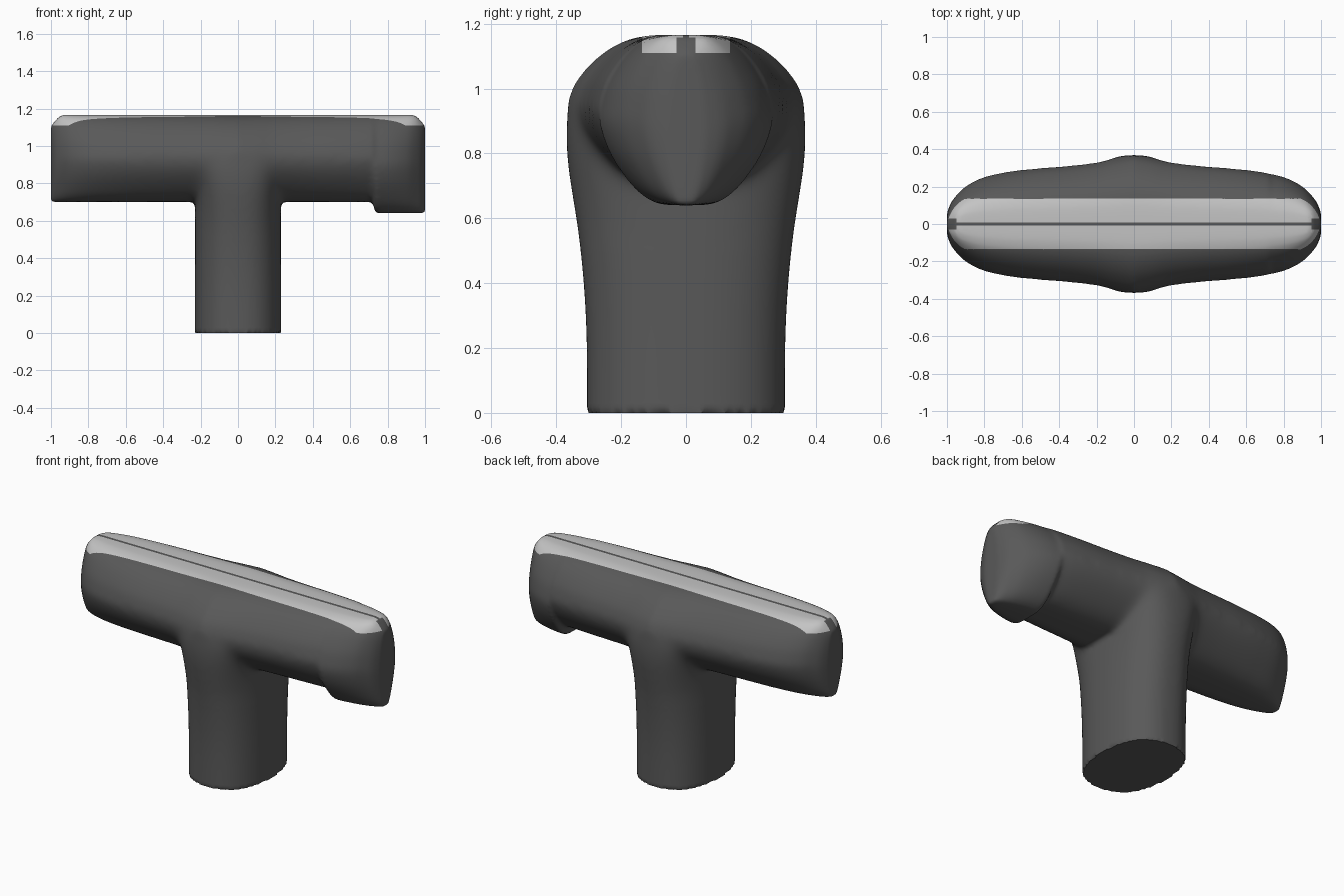
import bpy, bmesh, math
from mathutils import Vector

cube = bpy.data.objects.get("Cube")
if cube:
    bpy.data.objects.remove(cube, do_unlink=True)


def material(name, value):
    m = bpy.data.materials.new(name)
    m.use_nodes = True
    color = (value, value, value, 1)
    m.diffuse_color = color
    m.node_tree.nodes["Principled BSDF"].inputs["Base Color"].default_value = color
    return m


def spline(pts, steps=5):
    """Smooth curve through 2D points."""
    pts = [Vector(p) for p in pts]
    out = []
    for i in range(len(pts) - 1):
        a, b, c, d = pts[max(i - 1, 0)], pts[i], pts[i + 1], pts[min(i + 2, len(pts) - 1)]
        for k in range(steps):
            t = k / steps
            out.append(0.5 * (2 * b + (c - a) * t + (2 * a - 5 * b + 4 * c - d) * t * t
                              + (3 * b - a - 3 * c + d) * t ** 3))
    return out + [pts[-1]]


def lookup(curve, x):
    """Value of a curve sorted by its first coordinate."""
    for a, b in zip(curve, curve[1:]):
        if x <= b[0]:
            t = max(0, (x - a[0]) / max(b[0] - a[0], 1e-6))
            return a[1] + (b[1] - a[1]) * t
    return curve[-1][1]


def loft(bm, rings):
    """Closed skin over rings of equal length."""
    loops = [[bm.verts.new(p) for p in ring] for ring in rings]
    n = len(loops[0])
    for a, b in zip(loops, loops[1:]):
        for i in range(n):
            j = (i + 1) % n
            bm.faces.new((a[i], a[j], b[j], b[i]))
    bm.faces.new(loops[0][::-1])
    bm.faces.new(loops[-1])


bm = bmesh.new()

# Crossbar: shield-shaped section swept along x, swelling in the middle
section = spline([(0, 0), (.32, .01), (.55, .075), (.76, .2), (.92, .34), (1, .48),
                  (.97, .6), (.89, .72), (.72, .86), (.52, .955), (.3, .995), (0, 1)])
half_depth = spline([(0, .37), (.1, .352), (.2, .33), (.35, .312), (.5, .3), (.65, .282),
                     (.8, .25), (.9, .2), (.96, .14), (.985, .1), (1, .055)])
top_line = [(0, 1.166), (.93, 1.166), (.955, 1.158), (.985, 1.125), (1, 1.105)]
bottom_line = [(-1, .7), (.72, .7), (.735, .64), (1, .64)]
stations = [math.sin(math.pi * (i / 120 - .5)) for i in range(121)]
rings = []
for x in stations + [.72, .735]:
    d = lookup(half_depth, abs(x))
    top, bottom = lookup(top_line, abs(x)), lookup(bottom_line, x)
    side = [(x, w * d, bottom + (top - bottom) * t) for w, t in section]
    rings.append(side + [(x, -y, z) for x, y, z in side[-2:0:-1]])
loft(bm, sorted(rings, key=lambda r: r[0][0]))

# Stem: rounded oval, flaring into the crossbar
stem_depth = spline([(0, .305), (.2, .306), (.35, .312), (.5, .325), (.62, .343),
                     (.75, .363), (.84, .37), (.93, .363), (1.02, .32)])
for_z = [1.02 * i / 34 for i in range(35)]
rings = []
for z in for_z:
    ring = []
    for i in range(64):
        a = math.tau * i / 64
        c, s = math.cos(a), math.sin(a)
        flare = .1 * max(0, min(1, (z - .55) / .35)) ** 2 * s * s
        ring.append(((.23 + flare) * math.copysign(abs(c) ** .85, c),
                     lookup(stem_depth, z) * math.copysign(abs(s) ** .85, s), z))
    rings.append(ring)
loft(bm, rings)
bmesh.ops.recalc_face_normals(bm, faces=bm.faces)

# Fuse both into one skin
mesh = bpy.data.meshes.new("handle")
bm.to_mesh(mesh)
handle = bpy.data.objects.new("handle", mesh)
bpy.context.collection.objects.link(handle)
fuse = handle.modifiers.new("fuse", "REMESH")
fuse.mode = "VOXEL"
fuse.voxel_size = .012
bpy.context.view_layer.update()
fused = bpy.data.meshes.new_from_object(
    handle.evaluated_get(bpy.context.evaluated_depsgraph_get()))
handle.modifiers.clear()
bm.clear()
bm.from_mesh(fused)

# Soften the skin, and widen the fillet on the cheeks of the joint
for i in range(3):
    bmesh.ops.smooth_vert(bm, verts=[v for v in bm.verts if v.co.z > .02], factor=.5,
                          use_axis_x=True, use_axis_y=True, use_axis_z=True)
for i in range(30):
    cheek = [v for v in bm.verts if abs(v.co.x) < .65 - .006 * i
             and abs(v.co.y) > .08 + .005 * i and .5 + .003 * i < v.co.z < 1 - .003 * i]
    bmesh.ops.smooth_vert(bm, verts=cheek, factor=.5,
                          use_axis_x=True, use_axis_y=True, use_axis_z=True)

# Cut clean borders for the top strip, its seam and the end notches
cuts = [((0, s * y, 0), (0, 1, 0)) for y in (.135, .03, .009) for s in (-1, 1)]
cuts += [((s * .95, 0, 0), (1, 0, 0)) for s in (-1, 1)] + [((0, 0, 1.11), (0, 0, 1))]
for co, no in cuts:
    upper = [f for f in bm.faces if f.calc_center_median().z > 1.05]
    geom = set(upper)
    for f in upper:
        geom.update(f.edges)
        geom.update(f.verts)
    bmesh.ops.bisect_plane(bm, geom=list(geom), dist=1e-5, plane_co=co, plane_no=no)

for f in bm.faces:
    c = f.calc_center_median()
    seam = .03 if abs(c.x) > .95 else .009
    f.material_index = int(c.z > 1.11 and seam < abs(c.y) < .135)
    f.smooth = True
bm.to_mesh(mesh)
bm.free()
bpy.data.meshes.remove(fused)
mesh.materials.append(material("dark grey", .1))
mesh.materials.append(material("light grey", .55))

bpy.ops.object.select_all(action="DESELECT")
handle.select_set(True)
bpy.context.view_layer.objects.active = handle
bpy.ops.object.shade_smooth_by_angle(angle=math.radians(40))
